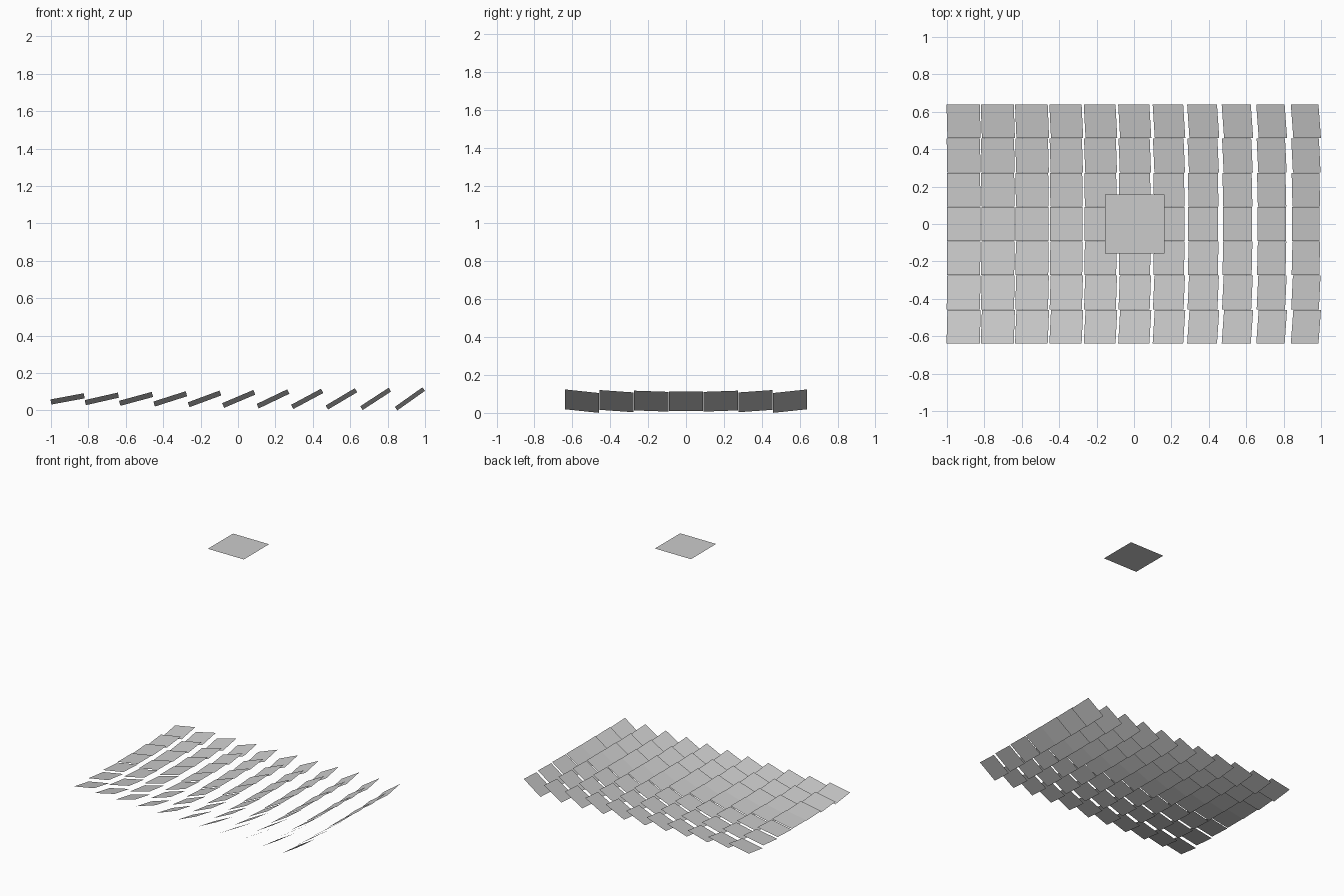
import bpy
from mathutils import Vector, Matrix

if "Cube" in bpy.data.objects:
    bpy.data.objects.remove(bpy.data.objects["Cube"])

COLS, ROWS = 11, 7
PITCH, SIZE = 0.183, 0.181
CENTRE_X, MIRROR_Z = 0.004, 0.062
TARGET = Vector((CENTRE_X, 0, 2.0))
SUN = Vector((-1, 0, 1)).normalized()


def square_mesh(name, size):
    h = size / 2
    mesh = bpy.data.meshes.new(name)
    mesh.from_pydata([(-h, -h, 0), (h, -h, 0), (h, h, 0), (-h, h, 0)], [], [(0, 1, 2, 3)])
    return mesh


def place(name, mesh, matrix):
    obj = bpy.data.objects.new(name, mesh)
    bpy.context.collection.objects.link(obj)
    obj.matrix_world = matrix


# Flat receiver plate high above the field
place("receiver_plate", square_mesh("receiver_plate", 0.318), Matrix.Translation(TARGET))

# Field of flat mirrors, each facing halfway between the sun and the receiver
mirror = square_mesh("mirror", SIZE)
for i in range(COLS):
    for j in range(ROWS):
        pos = Vector((CENTRE_X + (i - (COLS - 1) / 2) * PITCH,
                      (j - (ROWS - 1) / 2) * PITCH, MIRROR_Z))
        n = ((TARGET - pos).normalized() + SUN).normalized()
        u = Vector((n.z, 0, -n.x)).normalized()
        v = n.cross(u)
        rot = Matrix((u, v, n)).transposed().to_4x4()
        place(f"mirror_{i + 1}_{j + 1}", mirror, Matrix.Translation(pos) @ rot)
